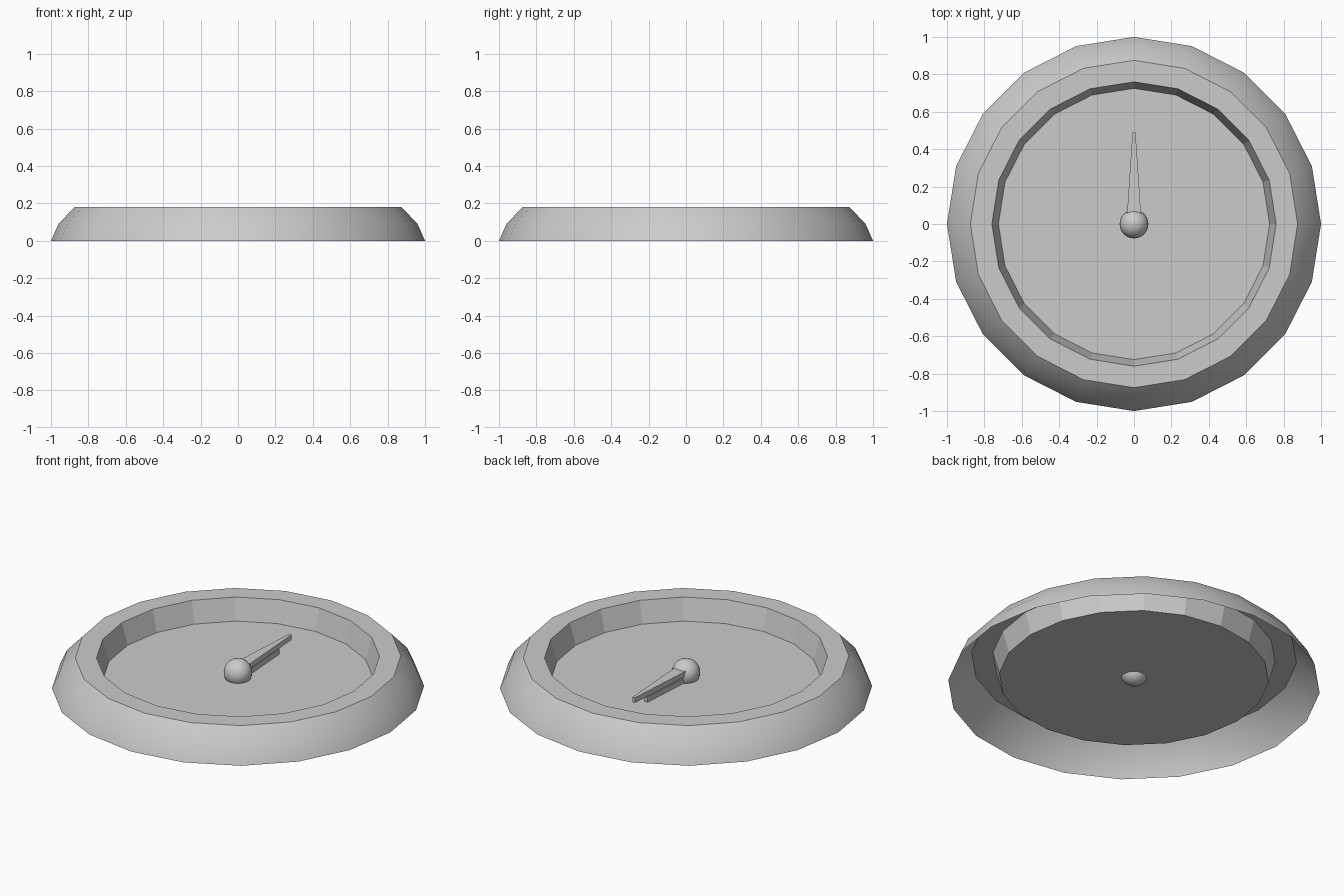
import bpy, bmesh, math

if "Cube" in bpy.data.objects:
    bpy.data.objects.remove(bpy.data.objects["Cube"])

SIDES = 20


def add_object(name, bm):
    mesh = bpy.data.meshes.new(name)
    bm.to_mesh(mesh)
    bm.free()
    obj = bpy.data.objects.new(name, mesh)
    bpy.context.collection.objects.link(obj)
    return obj


def smooth(obj, angle=30):
    bpy.ops.object.select_all(action='DESELECT')
    obj.select_set(True)
    bpy.context.view_layer.objects.active = obj
    bpy.ops.object.shade_smooth_by_angle(angle=math.radians(angle))


def lathe(name, profile, cap_last=False):
    bm = bmesh.new()
    rings = [[bm.verts.new((r * math.cos(math.tau * i / SIDES),
                            r * math.sin(math.tau * i / SIDES), z))
              for i in range(SIDES)] for r, z in profile]
    for a, b in zip(rings, rings[1:]):
        for i in range(SIDES):
            j = (i + 1) % SIDES
            bm.faces.new((a[i], a[j], b[j], b[i]))
    if cap_last:
        bm.faces.new(rings[-1])
    return add_object(name, bm)


def hand(name, base_w, tip_w, y0, y1, z0, z1):
    bm = bmesh.new()
    outline = [(-base_w, y0), (base_w, y0), (tip_w, y1), (-tip_w, y1)]
    face = bm.faces.new([bm.verts.new((x, y, z0)) for x, y in outline])
    ext = bmesh.ops.extrude_face_region(bm, geom=[face])
    for v in ext["geom"]:
        if isinstance(v, bmesh.types.BMVert):
            v.co.z = z1
    bmesh.ops.recalc_face_normals(bm, faces=bm.faces)
    return add_object(name, bm)


# Rounded outer casing with flat top rim, open underneath
smooth(lathe("casing_rim", [(1.0, 0), (0.96, 0.09), (0.875, 0.18), (0.76, 0.18)]))

# Recessed dial with flat faceted wall
lathe("dial_recess", [(0.76, 0.18), (0.725, 0.054)], cap_last=True)

# Long upper hand and shorter lower hand
hand("long_hand", 0.038, 0.008, 0.04, 0.49, 0.096, 0.126)
hand("short_hand", 0.032, 0.010, 0.04, 0.375, 0.056, 0.086)

# Centre pivot ball
bm = bmesh.new()
bmesh.ops.create_uvsphere(bm, u_segments=24, v_segments=12, radius=0.077)
bmesh.ops.translate(bm, verts=bm.verts, vec=(0, 0, 0.089))
smooth(add_object("pivot_ball", bm), 40)
